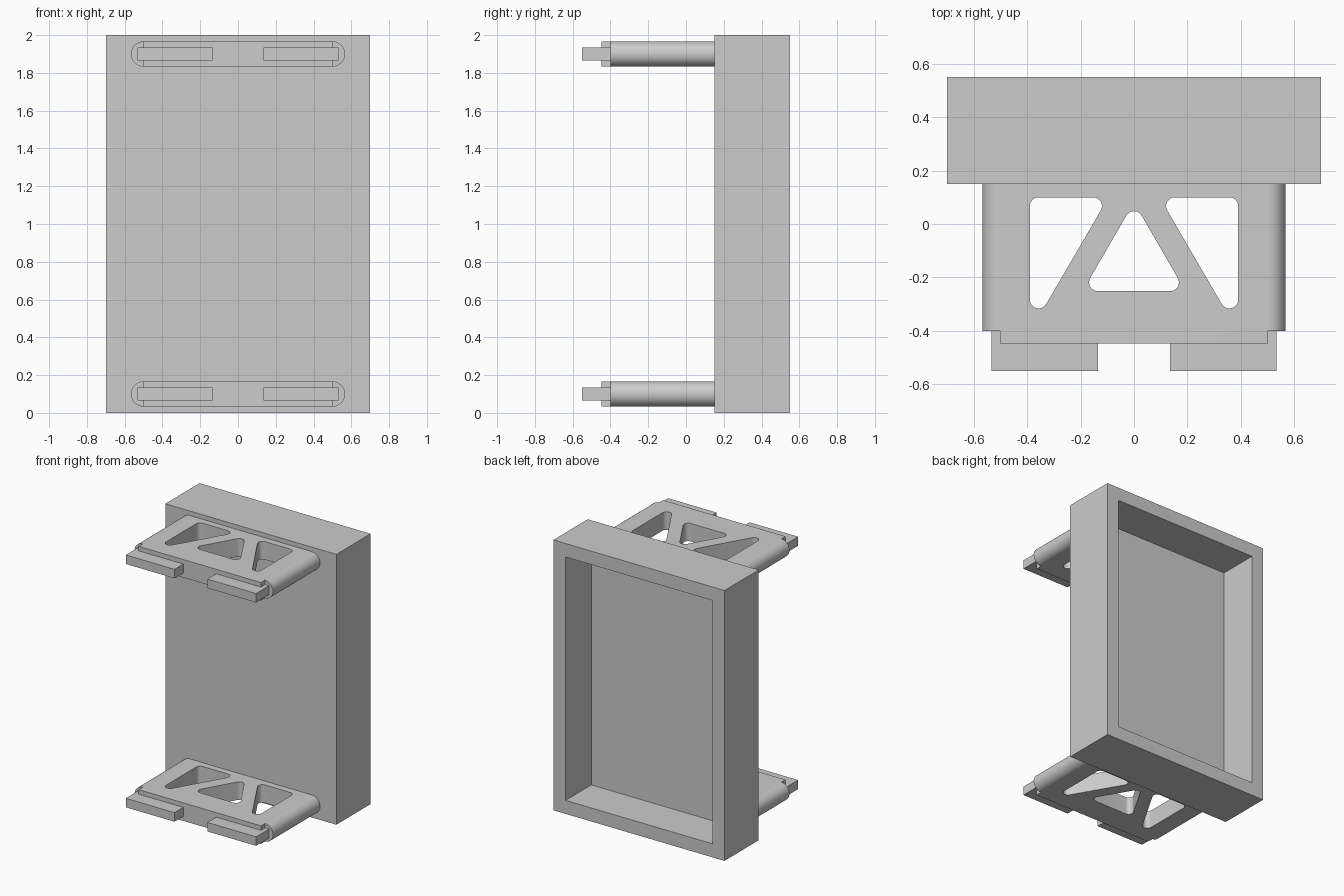
import bpy, bmesh, math
from mathutils import Vector

cube = bpy.data.objects.get("Cube")
if cube:
    bpy.data.objects.remove(cube, do_unlink=True)

# One plain grey for everything
grey = bpy.data.materials.new("plain_grey")
grey.use_nodes = True
grey.diffuse_color = (0.604, 0.604, 0.604, 1)
grey.node_tree.nodes["Principled BSDF"].inputs["Base Color"].default_value = grey.diffuse_color


def finish(name, bm):
    bmesh.ops.recalc_face_normals(bm, faces=bm.faces)
    mesh = bpy.data.meshes.new(name)
    bm.to_mesh(mesh)
    bm.free()
    mesh.materials.append(grey)
    obj = bpy.data.objects.new(name, mesh)
    bpy.context.collection.objects.link(obj)
    return obj


def box_bm(x, y, z):
    bm = bmesh.new()
    bmesh.ops.create_cube(bm, size=1)
    for v in bm.verts:
        v.co = [lo + (hi - lo) * (c + 0.5) for c, (lo, hi) in zip(v.co, (x, y, z))]
    return bm


def shift(bm, geom, vec):
    bmesh.ops.translate(bm, vec=vec, verts=[g for g in geom if isinstance(g, bmesh.types.BMVert)])


def rounded(centres, r, steps=10):
    """Outline of a counter-clockwise polygon of corner centres, grown by r."""
    pts = []
    for i, c in enumerate(centres):
        c, prev, nxt = Vector(c), Vector(centres[i - 1]), Vector(centres[(i + 1) % len(centres)])
        d0, d1 = c - prev, nxt - c
        start = math.atan2(-d0.x, d0.y)
        turn = (math.atan2(-d1.x, d1.y) - start) % math.tau
        for k in range(steps + 1):
            a = start + turn * k / steps
            pts.append(c + r * Vector((math.cos(a), math.sin(a))))
    return pts


def prism(name, outline, place, vec):
    bm = bmesh.new()
    face = bm.faces.new([bm.verts.new(place(p)) for p in outline])
    shift(bm, bmesh.ops.extrude_face_region(bm, geom=[face])["geom"], vec)
    return finish(name, bm)


# Open-backed case: inset the back face and push it in
bm = box_bm((-0.7, 0.7), (0.15, 0.55), (0, 2))
bm.normal_update()
back = max(bm.faces, key=lambda f: f.calc_center_median().y)
bmesh.ops.inset_region(bm, faces=[back], thickness=0.1, use_even_offset=True)
floor = bmesh.ops.extrude_face_region(bm, geom=[back])["geom"]
shift(bm, floor, (0, -0.3, 0))
if back.is_valid:
    bmesh.ops.delete(bm, geom=[back], context='FACES_ONLY')
finish("case", bm)

# Window shapes cut through each bracket (corner centres)
side = [(0.357, -0.283), (0.357, 0.067), (0.153, 0.067)]
windows = [side,
           [(-x, y) for x, y in reversed(side)],
           [(-0.135, -0.218), (0.135, -0.218), (0, 0.015)]]
R = 0.0667

for level, zc in (("lower", 0.1), ("upper", 1.9)):
    # Bracket with fully rounded long edges
    arm = prism(level + "_bracket", rounded([(-0.5, 0), (0.5, 0)], R, 24),
                lambda p: (p.x, -0.447, zc + p.y), (0, 0.597, 0))

    # Cut the windows, and notch the front corners to leave a square lip
    cutters = [prism("window_cutter", rounded(w, 0.033),
                     lambda p: (p.x, p.y, zc - 0.2), (0, 0, 0.4)) for w in windows]
    cutters += [finish("notch_cutter", box_bm(xs, (-0.6, -0.4), (zc - 0.2, zc + 0.2)))
                for xs in ((0.501, 0.7), (-0.7, -0.501))]
    bpy.ops.object.select_all(action='DESELECT')
    bpy.context.view_layer.objects.active = arm
    arm.select_set(True)
    for cutter in cutters:
        cutter.hide_render = True
        mod = arm.modifiers.new("cut", 'BOOLEAN')
        mod.operation, mod.solver, mod.object = 'DIFFERENCE', 'EXACT', cutter
        bpy.ops.object.modifier_apply(modifier=mod.name)
        bpy.data.objects.remove(cutter, do_unlink=True)
    bpy.ops.object.shade_smooth_by_angle(angle=math.radians(30))

    # Two clip plates on the lip
    for name, s in (("left", 1), ("right", -1)):
        xs = sorted((s * 0.135, s * 0.533))
        finish(f"{level}_{name}_clip", box_bm(xs, (-0.55, -0.4), (zc - R / 2, zc + R / 2)))
